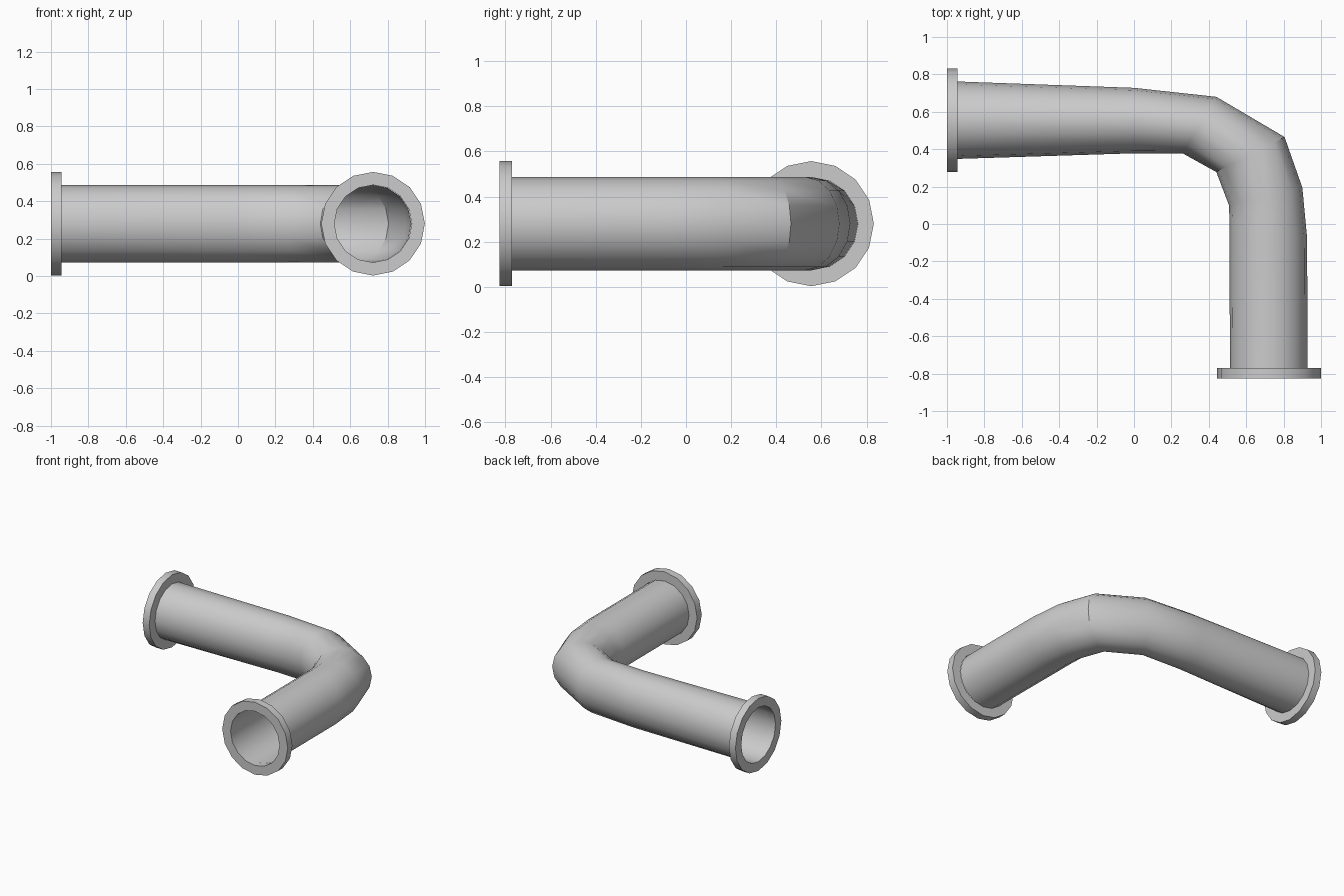
import bpy, bmesh, math
from mathutils import Vector

if "Cube" in bpy.data.objects:
    bpy.data.objects.remove(bpy.data.objects["Cube"])

SIDES = 16
Z = 0.28


def ring(bm, a, b, half_z):
    """Elliptical ring spanning plan points a and b."""
    a, b = Vector((*a, Z)), Vector((*b, Z))
    mid, arm = (a + b) / 2, (a - b) / 2
    up = Vector((0, 0, half_z))
    return [bm.verts.new(mid + arm * math.cos(t) + up * math.sin(t))
            for t in (2 * math.pi * i / SIDES for i in range(SIDES))]


def loft(name, sections, closed=False):
    bm = bmesh.new()
    rings = [ring(bm, *s) for s in sections]
    pairs = list(zip(rings, rings[1:]))
    if closed:
        pairs.append((rings[-1], rings[0]))
    for r, s in pairs:
        for i in range(SIDES):
            j = (i + 1) % SIDES
            bm.faces.new((r[i], r[j], s[j], s[i]))
    bmesh.ops.recalc_face_normals(bm, faces=bm.faces)
    me = bpy.data.meshes.new(name)
    bm.to_mesh(me)
    bm.free()
    ob = bpy.data.objects.new(name, me)
    bpy.context.collection.objects.link(ob)
    bpy.ops.object.select_all(action='DESELECT')
    ob.select_set(True)
    bpy.context.view_layer.objects.active = ob
    bpy.ops.object.shade_smooth_by_angle(angle=math.radians(30))
    return ob


def flange(name, face, back, across):
    """Flat collar: rectangular profile from the end face to the back."""
    f, k, d = Vector(face), Vector(back), Vector(across)
    profile = [(f, 0.207), (f, 0.277), (k, 0.277), (k, 0.207)]
    return loft(name, [(c + d * r, c - d * r, r) for c, r in profile], True)


# Bent pipe: outer and inner plan points of each section
bends = [((-0.945, 0.762), (-0.945, 0.348)),
         ((0.0, 0.728), (0.0, 0.378)),
         ((0.44, 0.68), (0.26, 0.378)),
         ((0.805, 0.465), (0.44, 0.278)),
         ((0.90, 0.195), (0.508, 0.10)),
         ((0.926, -0.08), (0.51, 0.03)),
         ((0.927, -0.77), (0.513, -0.77))]
loft("pipe", [(a, b, 0.207) for a, b in bends])

# End collars
flange("left_flange", (-1.0, 0.555), (-0.945, 0.555), (0, 1))
flange("front_flange", (0.722, -0.826), (0.722, -0.77), (1, 0))
